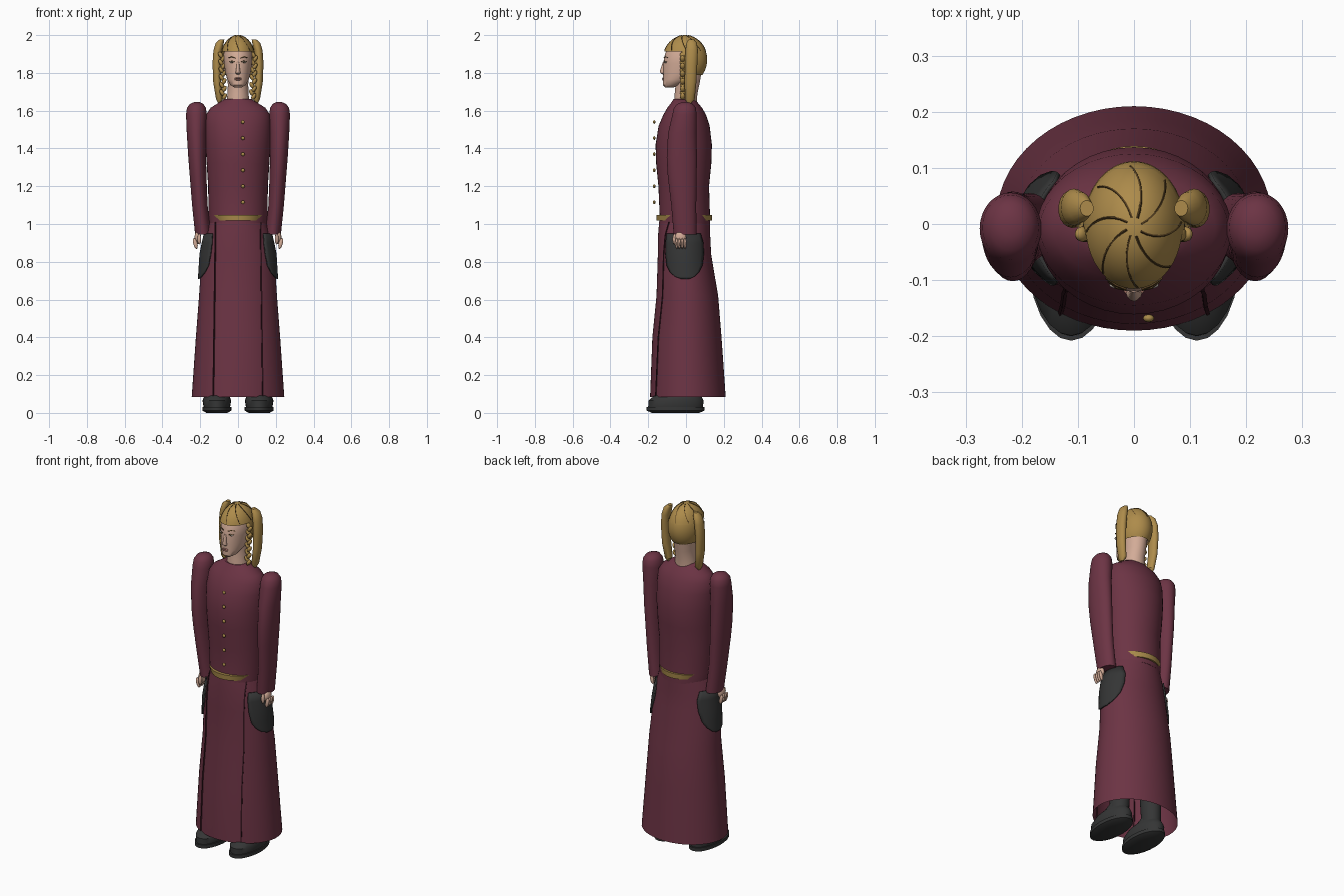
import bpy, bmesh
from math import sin, cos, pi, sqrt, radians
from mathutils import Matrix, Vector

if "Cube" in bpy.data.objects:
    bpy.data.objects.remove(bpy.data.objects["Cube"])


def material(name, rgb):
    m = bpy.data.materials.new(name)
    m.use_nodes = True
    m.diffuse_color = (*rgb, 1)
    m.node_tree.nodes["Principled BSDF"].inputs["Base Color"].default_value = (*rgb, 1)
    return m


WINE = material("wine cloth", (.15, .034, .058))
SEAM = material("dark wine seam", (.03, .007, .012))
HAIR = material("golden hair", (.42, .26, .07))
STRAND = material("dark hair", (.09, .05, .015))
BRASS = material("brass", (.4, .26, .07))
SKIN = material("skin", (.65, .41, .31))
LIP = material("lips", (.45, .2, .16))
EYE = material("eye white", (.6, .55, .5))
DARK = material("charcoal", (.035, .036, .036))


def finish(name, bm, mat):
    bmesh.ops.recalc_face_normals(bm, faces=bm.faces)
    me = bpy.data.meshes.new(name)
    bm.to_mesh(me)
    bm.free()
    me.materials.append(mat)
    ob = bpy.data.objects.new(name, me)
    bpy.context.collection.objects.link(ob)
    bpy.ops.object.select_all(action="DESELECT")
    ob.select_set(True)
    bpy.context.view_layer.objects.active = ob
    bpy.ops.object.shade_smooth_by_angle(angle=radians(40))
    return ob


def loft(name, rings, mat, side=1, n=32, caps=True):
    """Stack of ellipses: (z, centre x, centre y, radius x, radius y)."""
    bm = bmesh.new()
    loops = [[bm.verts.new((side * cx + rx * cos(2 * pi * i / n),
                            cy + ry * sin(2 * pi * i / n), z)) for i in range(n)]
             for z, cx, cy, rx, ry in rings]
    for a, b in zip(loops, loops[1:]):
        for i in range(n):
            j = (i + 1) % n
            bm.faces.new((a[i], a[j], b[j], b[i]))
    if caps:
        bm.faces.new(loops[0])
        bm.faces.new(loops[-1])
    return finish(name, bm, mat)


def ellipsoid(name, loc, radii, mat, turn=0, cuts=(), seg=16):
    """Sphere scaled and turned about y; each cut is (point, normal), keeping the normal side."""
    bm = bmesh.new()
    bmesh.ops.create_uvsphere(bm, u_segments=seg, v_segments=seg // 2, radius=1)
    bm.transform(Matrix.Translation(loc) @ Matrix.Rotation(turn, 4, "Y")
                 @ Matrix.Diagonal((*radii, 1)))
    for co, no in cuts:
        bmesh.ops.bisect_plane(bm, geom=bm.verts[:] + bm.edges[:] + bm.faces[:],
                               plane_co=co, plane_no=no, clear_inner=True)
    return finish(name, bm, mat)


def tube(name, pts, r, mat):
    """Thin square tube along a path."""
    bm = bmesh.new()
    pts = [Vector(p) for p in pts]
    loops = []
    for i, p in enumerate(pts):
        d = (pts[min(i + 1, len(pts) - 1)] - pts[max(i - 1, 0)]).normalized()
        u = d.cross(Vector((.3, 1, .2))).normalized()
        w = d.cross(u)
        loops.append([bm.verts.new(p + r * v) for v in (u, w, -u, -w)])
    for a, b in zip(loops, loops[1:]):
        for i in range(4):
            j = (i + 1) % 4
            bm.faces.new((a[i], a[j], b[j], b[i]))
    bm.faces.new(loops[0])
    bm.faces.new(loops[-1])
    return finish(name, bm, mat)


# Skirt, open at the hem
SKIRT = [(.085, 0, .01, .245, .2), (.4, 0, .005, .223, .183), (.62, 0, .007, .206, .163),
         (.84, 0, -.008, .192, .141), (.94, 0, -.01, .172, .138), (1.01, 0, -.008, .15, .134)]
loft("skirt", SKIRT, WINE, n=56, caps=False)


def skirt_at(z):
    for a, b in zip(SKIRT, SKIRT[1:]):
        if z <= b[0]:
            t = (z - a[0]) / (b[0] - a[0])
            return [p + t * (q - p) for p, q in zip(a, b)]
    return SKIRT[-1]


# Jacket and belt
loft("jacket", [(.99, 0, -.008, .15, .136), (1.04, 0, -.006, .156, .133),
                (1.2, 0, -.012, .158, .134), (1.32, 0, -.012, .166, .146),
                (1.42, 0, -.012, .172, .149), (1.52, 0, -.01, .174, .135),
                (1.58, 0, -.007, .168, .112), (1.615, 0, -.007, .145, .092),
                (1.64, 0, -.008, .105, .072), (1.662, 0, -.01, .07, .055)], WINE, n=40)
loft("belt", [(1.018, 0, -.009, .135, .146), (1.048, 0, -.009, .148, .148)], BRASS, n=48)
for i in range(6):
    ellipsoid(f"button_{i}", (.026, -.168, 1.54 - .085 * i), (.01, .007, .01), BRASS, seg=12)

# Neck, head and face
loft("neck", [(1.64, 0, -.002, .062, .06), (1.69, 0, 0, .055, .06),
              (1.74, 0, .008, .054, .063), (1.82, 0, .01, .06, .075)], SKIN)
loft("head", [(1.722, 0, -.09, .018, .02), (1.735, 0, -.075, .04, .047),
              (1.765, 0, -.045, .057, .077), (1.8, 0, -.02, .067, .1),
              (1.85, 0, -.01, .074, .111), (1.9, 0, -.008, .077, .103),
              (1.95, 0, -.008, .058, .078)], SKIN)
loft("nose", [(1.792, 0, -.117, .008, .007), (1.8, 0, -.124, .014, .012),
              (1.81, 0, -.125, .011, .013), (1.858, 0, -.116, .006, .006)], SKIN, n=12)
for name, z in (("upper_lip", 1.772), ("lower_lip", 1.764)):
    ellipsoid(name, (0, -.12, z), (.018, .007, .004), LIP)

# Hair cap: a high fringe in front, longer behind
C, R = Vector((0, -.005, 1.87)), Vector((.091, .117, .13))
ellipsoid("hair_cap", C, R, HAIR, cuts=[((0, 0, 1.912), (0, 0, 1))], seg=40)
ellipsoid("hair_back", C, R, HAIR, seg=40,
          cuts=[((0, 0, 1.79), (0, 0, 1)), ((0, -.02, 0), (0, 1, 0))])
for k in range(8):
    path = []
    for i in range(9):
        t = .15 + .13 * i
        a = 2 * pi * k / 8 + .3 + .07 * i
        path.append(C + Vector((R.x * sin(t) * cos(a), R.y * sin(t) * sin(a), R.z * cos(t))))
    tube(f"hair_parting_{k}", path, .0022, STRAND)

for s, side in ((1, "left"), (-1, "right")):
    # Eyes, lashes, brows and ears
    ellipsoid(side + "_eye", (s * .031, -.108, 1.857), (.013, .007, .005), EYE)
    ellipsoid(side + "_iris", (s * .031, -.1135, 1.857), (.004, .002, .004), STRAND)
    tube(side + "_lash", [(s * .016, -.117, 1.859), (s * .031, -.114, 1.864),
                          (s * .046, -.102, 1.859)], .002, STRAND)
    tube(side + "_brow", [(s * .014, -.117, 1.879), (s * .033, -.109, 1.886),
                          (s * .05, -.096, 1.88)], .0025, STRAND)
    ellipsoid(side + "_ear", (s * .075, .005, 1.835), (.01, .018, .03), SKIN)

    # Pigtail and braid
    loft(side + "_pigtail", [(1.64, .1, .018, .006, .01), (1.66, .098, .02, .018, .026),
                             (1.75, .11, .024, .021, .031), (1.85, .112, .027, .023, .033),
                             (1.92, .107, .03, .023, .033), (1.96, .096, .03, .021, .027),
                             (1.978, .084, .028, .012, .014)], HAIR, s, 20)
    for i in range(12):
        z = 1.895 - .02 * i
        f = 1 if i % 2 else -1
        ellipsoid(f"{side}_braid_{i}", (s * (.086 - .0008 * i) + .006 * f, -.018, z),
                  (.011, .014, .019), HAIR, turn=f * .55, seg=12)

    # Sleeve with puffed shoulder
    loft(side + "_sleeve", [(.945, .185, -.005, .042, .06), (1.1, .202, -.012, .041, .066),
                            (1.25, .211, -.02, .044, .076), (1.35, .216, -.022, .047, .08),
                            (1.48, .22, -.02, .051, .075), (1.58, .22, -.008, .055, .064),
                            (1.615, .22, -.006, .05, .058), (1.635, .219, -.005, .036, .042),
                            (1.645, .218, -.005, .015, .018)], WINE, s)

    # Hand: palm, thumb and fingers
    ellipsoid(side + "_palm", (s * .213, -.028, .928), (.017, .03, .035), SKIN)
    ellipsoid(side + "_thumb", (s * .205, -.06, .92), (.01, .011, .028), SKIN)
    for i in range(4):
        ellipsoid(f"{side}_finger_{i}", (s * .226, -.05 + .015 * i, .897),
                  (.011, .008, .03), SKIN, turn=s * .25, seg=12)

    # Dark hip patch lying on the skirt
    bm = bmesh.new()
    rows = []
    for z, lo, hi in ((.95, -.1, .075), (.9, -.106, .09), (.84, -.107, .092), (.78, -.1, .085),
                      (.745, -.083, .068), (.722, -.058, .045), (.71, -.025, .018)):
        _, _, cy, rx, ry = skirt_at(z)
        row = []
        for i in range(15):
            y = lo + (hi - lo) * i / 14
            x = rx * sqrt(max(0, 1 - ((y - cy) / ry) ** 2)) + .008
            row.append(bm.verts.new((s * x, y, z)))
        rows.append(row)
    for a, b in zip(rows, rows[1:]):
        for i in range(14):
            bm.faces.new((a[i], a[i + 1], b[i + 1], b[i]))
    patch = finish(side + "_hip_patch", bm, DARK)
    solid = patch.modifiers.new("thickness", "SOLIDIFY")
    solid.thickness = .008
    solid.offset = 0

    # Front pleat line
    path = []
    for z in [.09] + [q[0] for q in SKIRT[1:]]:
        _, _, cy, rx, ry = skirt_at(z)
        x = .132 - .013 * z
        path.append((s * x, cy - ry * sqrt(1 - (x / rx) ** 2), z))
    tube(side + "_pleat", path, .005, SEAM)

    # Leg and shoe
    loft(side + "_leg", [(.08, .112, .01, .05, .055), (.3, .105, .01, .055, .065),
                         (.9, .09, -.01, .07, .08)], DARK, s, 20)
    loft(side + "_sole", [(.0, .112, -.055, .055, .125), (.012, .112, -.055, .077, .153),
                          (.032, .112, -.055, .077, .153)], DARK, s, 24)
    loft(side + "_shoe", [(.032, .112, -.055, .07, .145), (.065, .112, -.053, .076, .146),
                          (.09, .112, -.045, .066, .125), (.108, .112, -.02, .052, .085),
                          (.13, .112, .005, .05, .058)], DARK, s, 24)
